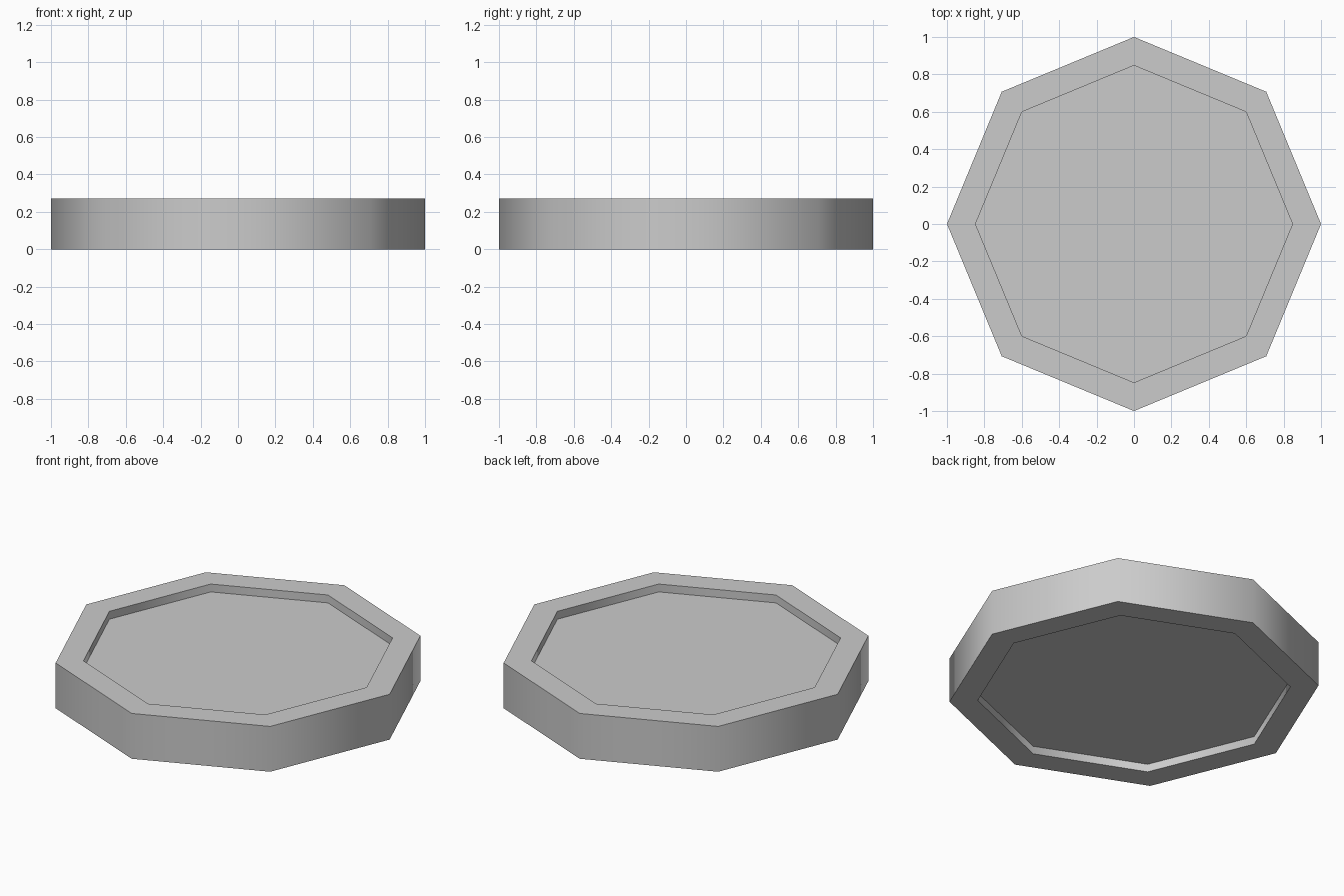
import bpy, bmesh, math
from mathutils import Matrix

cube = bpy.data.objects.get("Cube")
if cube:
    bpy.data.objects.remove(cube, do_unlink=True)

SIDES, RADIUS, INNER, HEIGHT, DEPTH = 8, 1.0, 0.835, 0.27, 0.047

# Plain grey material
grey = bpy.data.materials.new("plain grey")
grey.use_nodes = True
color = (0.6, 0.6, 0.6, 1)
grey.diffuse_color = color
grey.node_tree.nodes["Principled BSDF"].inputs["Base Color"].default_value = color

# Octagonal disc
bm = bmesh.new()
bmesh.ops.create_cone(bm, cap_ends=True, segments=SIDES, radius1=RADIUS,
                      radius2=RADIUS, depth=HEIGHT,
                      matrix=Matrix.Translation((0, 0, HEIGHT / 2)))

# Rim and straight-walled recess on both caps
caps = [f for f in bm.faces if abs(f.normal.z) > 0.9]
rim = (RADIUS - INNER) * math.cos(math.pi / SIDES)
bmesh.ops.inset_individual(bm, faces=caps, thickness=rim)
for cap in caps:
    inward = -math.copysign(DEPTH, cap.normal.z)
    floor = bmesh.ops.extrude_discrete_faces(bm, faces=[cap])["faces"][0]
    bmesh.ops.translate(bm, verts=floor.verts, vec=(0, 0, inward))
bmesh.ops.recalc_face_normals(bm, faces=bm.faces)

mesh = bpy.data.meshes.new("recessed_disc")
bm.to_mesh(mesh)
bm.free()
mesh.materials.append(grey)
disc = bpy.data.objects.new("recessed_disc", mesh)
bpy.context.collection.objects.link(disc)

# Walls blend smoothly, rims stay sharp
bpy.context.view_layer.objects.active = disc
disc.select_set(True)
bpy.ops.object.shade_smooth_by_angle(angle=math.radians(60))
